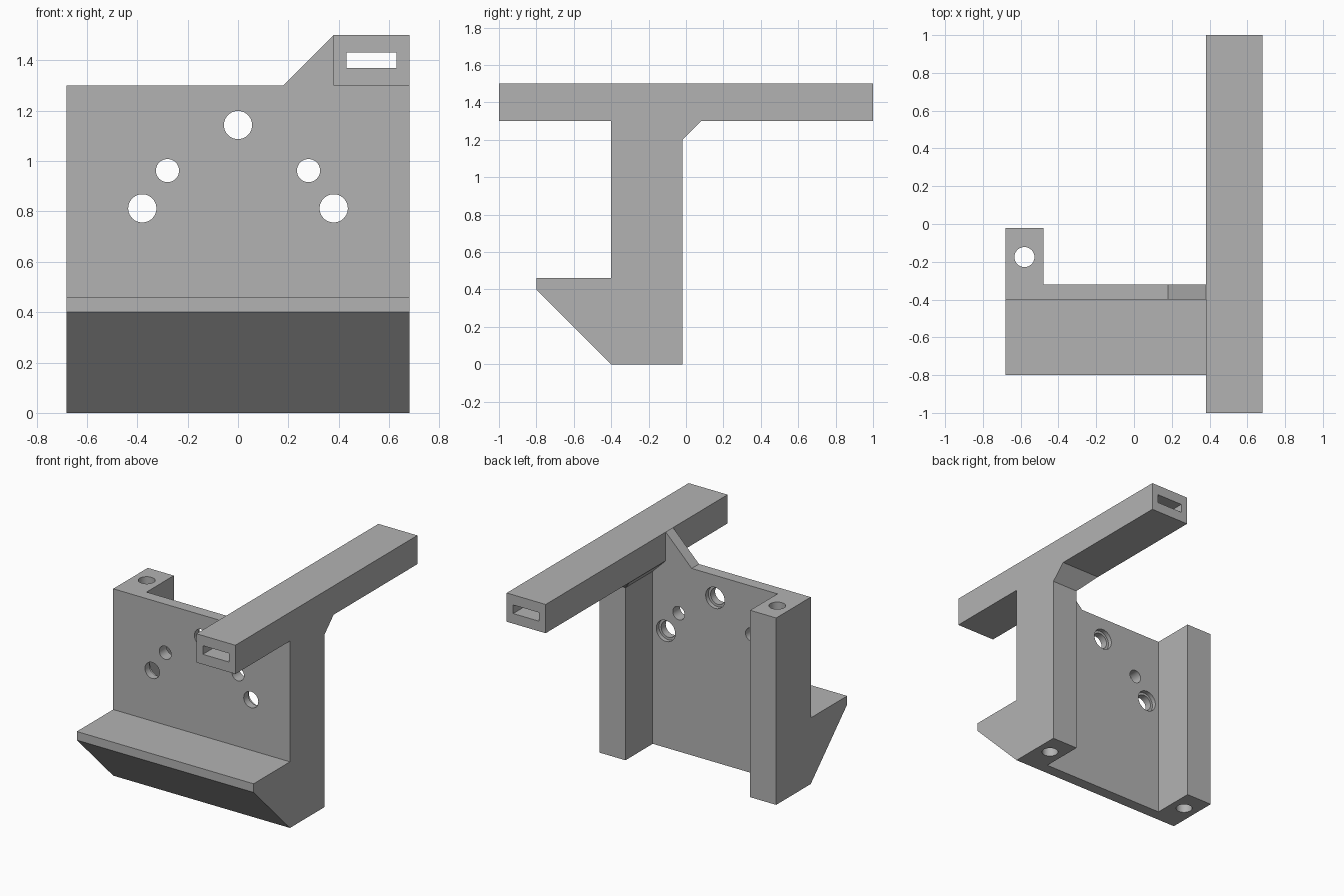
import bpy, bmesh, math
from mathutils import Matrix, Vector

cube = bpy.data.objects.get("Cube")
if cube:
    bpy.data.objects.remove(cube, do_unlink=True)

grey = bpy.data.materials.new("plain grey")
grey.use_nodes = True
colour = (0.45, 0.45, 0.45, 1)
grey.diffuse_color = colour
grey.node_tree.nodes["Principled BSDF"].inputs["Base Color"].default_value = colour


def finish(name, bm):
    bmesh.ops.recalc_face_normals(bm, faces=bm.faces[:])
    mesh = bpy.data.meshes.new(name)
    bm.to_mesh(mesh)
    bm.free()
    mesh.materials.append(grey)
    ob = bpy.data.objects.new(name, mesh)
    bpy.context.collection.objects.link(ob)
    return ob


def loft(name, lower, upper):
    """Solid between two matching outlines."""
    bm = bmesh.new()
    a = [bm.verts.new(p) for p in lower]
    b = [bm.verts.new(p) for p in upper]
    bm.faces.new(a)
    bm.faces.new(b)
    for i in range(len(a)):
        j = (i + 1) % len(a)
        bm.faces.new((a[i], a[j], b[j], b[i]))
    return finish(name, bm)


def rect(x0, x1, y0, y1, z):
    return [(x0, y0, z), (x1, y0, z), (x1, y1, z), (x0, y1, z)]


def box(name, x, y, z):
    return loft(name, rect(*x, *y, z[0]), rect(*x, *y, z[1]))


def rod(name, radius, start, end):
    start, end = Vector(start), Vector(end)
    axis = end - start
    turn = axis.to_track_quat('Z', 'Y').to_matrix().to_4x4()
    bm = bmesh.new()
    bmesh.ops.create_cone(bm, cap_ends=True, segments=48, radius1=radius,
                          radius2=radius, depth=axis.length,
                          matrix=Matrix.Translation((start + end) / 2) @ turn)
    return finish(name, bm)


def combine(target, tool, operation):
    tool.hide_render = True
    mod = target.modifiers.new(tool.name, 'BOOLEAN')
    mod.operation, mod.solver, mod.object = operation, 'EXACT', tool
    bpy.context.view_layer.objects.active = target
    bpy.ops.object.modifier_apply(modifier=mod.name)
    bpy.data.objects.remove(tool, do_unlink=True)


W, FRONT, BACK, POST_BACK, TOP = 0.68, -0.40, -0.32, -0.02, 1.30

# Back plate with the sloped gusset that meets the beam
outline = [(-W, 0), (W, 0), (W, TOP), (0.5, TOP), (0.5, 1.5), (0.38, 1.5),
           (0.18, TOP), (-W, TOP)]
bracket = loft("wall_bracket", [(x, FRONT, z) for x, z in outline],
               [(x, BACK, z) for x, z in outline])

# Front ledge with sloped underside
ledge = [(BACK, 0), (FRONT, 0), (-0.8, 0.4), (-0.8, 0.46), (BACK, 0.46)]
combine(bracket, loft("ledge", [(-W, y, z) for y, z in ledge],
                      [(W, y, z) for y, z in ledge]), 'UNION')

# Rear posts, the beam and the flare beneath it
for side, x in (("right", (-W, -0.48)), ("left", (0.48, W))):
    combine(bracket, box(side + "_post", x, (FRONT, POST_BACK), (0, TOP)), 'UNION')
combine(bracket, loft("flare", rect(0.48, W, FRONT, POST_BACK, 1.2),
                      rect(0.38, W, FRONT, 0.08, TOP)), 'UNION')
combine(bracket, box("beam", (0.38, W), (-1, 1), (TOP, 1.5)), 'UNION')

# Slot through the beam
combine(bracket, box("slot", (0.43, 0.63), (-1.1, 1.1), (1.37, 1.43)), 'DIFFERENCE')

# Screw holes up the posts
for x, top in ((-0.58, 1.4), (0.58, TOP)):
    combine(bracket, rod("post_hole", 0.053, (x, -0.175, -0.1), (x, -0.175, top)),
            'DIFFERENCE')

# Plate holes, the larger ones recessed at the back
for x, z, r, recess in ((0, 1.143, 0.056, 0.073), (0.28, 0.962, 0.046, 0),
                        (-0.28, 0.962, 0.046, 0), (0.38, 0.812, 0.056, 0.073),
                        (-0.38, 0.812, 0.056, 0.073)):
    combine(bracket, rod("plate_hole", r, (x, -0.5, z), (x, -0.2, z)), 'DIFFERENCE')
    if recess:
        combine(bracket, rod("recess", recess, (x, BACK - 0.03, z), (x, -0.2, z)),
                'DIFFERENCE')

# Smooth hole walls, crisp edges
bpy.ops.object.select_all(action='DESELECT')
bracket.select_set(True)
bpy.context.view_layer.objects.active = bracket
bpy.ops.object.shade_smooth_by_angle(angle=math.radians(30))
